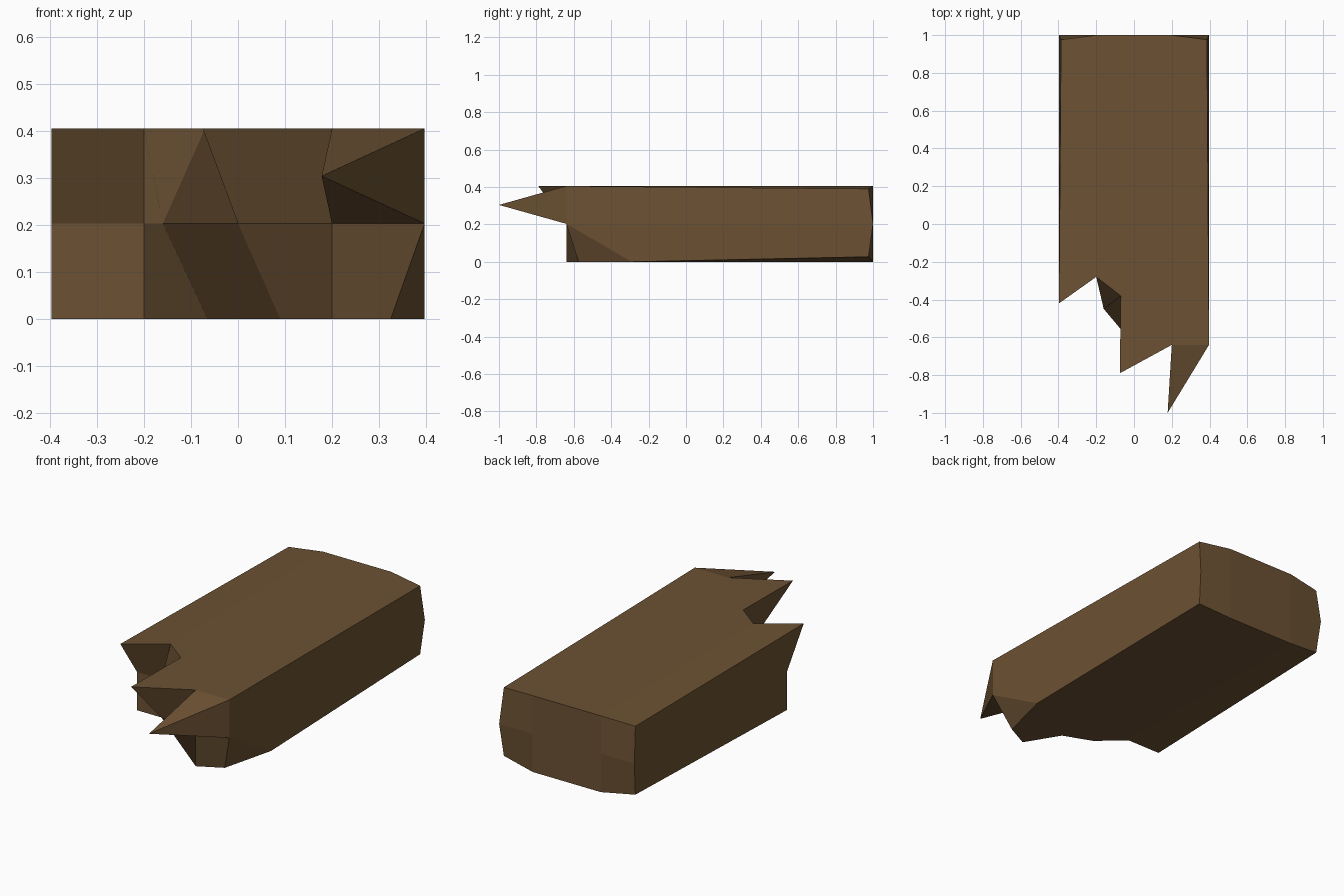
import bpy, bmesh

if "Cube" in bpy.data.objects:
    bpy.data.objects.remove(bpy.data.objects["Cube"])

W = 0.397                  # half width
TOP, MID = 0.405, 0.203    # height levels

wood = bpy.data.materials.new("brown_wood")
wood.diffuse_color = (0.15, 0.083, 0.033, 1)
wood.use_nodes = True
wood.node_tree.nodes["Principled BSDF"].inputs["Base Color"].default_value = wood.diffuse_color

bm = bmesh.new()


def row(points):
    return [bm.verts.new(p) for p in points]


def level(points, z):
    return row([(x, y, z) for x, y in points])


def bridge(a, b):
    """Quads between two rows of equal length."""
    for i in range(len(a) - 1):
        bm.faces.new((a[i], a[i + 1], b[i + 1], b[i]))


# splintered front end: outline at three heights
top = level([(-W, -.42), (-.2, -.28), (-.07, -.38), (-.075, -.79), (.2, -.64), (W, -.64)], TOP)
mid = level([(-W, -.28), (-.2, -.28), (-.16, -.45), (0, -.64), (.2, -.64), (W, -.64)], MID)
low = level([(-W, -.28), (-.2, -.28), (-.065, -.40), (.09, -.46), (.2, -.64), (.325, -.575)], 0)
low_corner = bm.verts.new((W, -.29, 0))
bridge(top[:5], mid[:5])
bridge(mid, low)
bm.faces.new((mid[5], low_corner, low[5]))

# long splinter: fan to a tip
tip = bm.verts.new((.178, -1, .304))
ring = [top[4], top[5], mid[5], mid[4]]
for i in range(4):
    bm.faces.new((ring[i], ring[(i + 1) % 4], tip))

# back end with pulled-in corners


def back(z, corner_x, corner_y, corner_z):
    return row([(-corner_x, corner_y, corner_z), (-.2, 1, z), (.2, 1, z), (corner_x, corner_y, corner_z)])


b_top = back(TOP, .386, .976, .39)
b_mid = back(MID, W, 1, MID)
b_low = back(0, .386, .976, .027)
bridge(b_top, b_mid)
bridge(b_mid, b_low)

# top and bottom: three lengthwise strips each
low_all = low + [low_corner]
for f, b in ((top, b_top), (low_all, b_low)):
    bm.faces.new(f[0:2] + [b[1], b[0]])
    bm.faces.new(f[1:5] + [b[2], b[1]])
    bm.faces.new(f[4:] + [b[3], b[2]])

# long sides
for i, low_end in ((0, low[0]), (-1, low_corner)):
    bm.faces.new((top[i], mid[i], b_mid[i], b_top[i]))
    bm.faces.new((mid[i], low_end, b_low[i], b_mid[i]))

bmesh.ops.recalc_face_normals(bm, faces=bm.faces)
mesh = bpy.data.meshes.new("broken_plank")
bm.to_mesh(mesh)
bm.free()
mesh.materials.append(wood)
bpy.context.collection.objects.link(bpy.data.objects.new("broken_plank", mesh))
